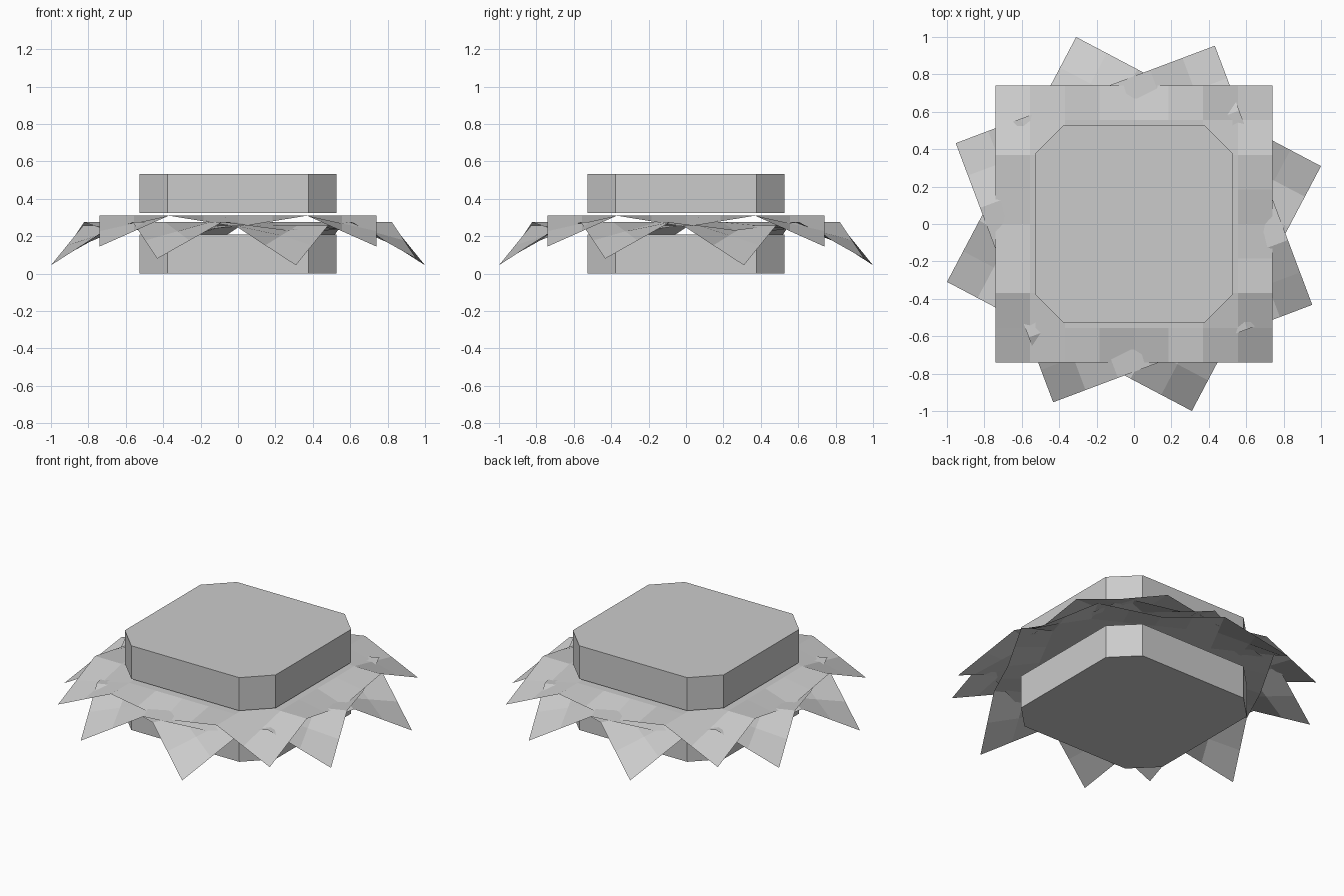
import bpy, bmesh, math

if "Cube" in bpy.data.objects:
    bpy.data.objects.remove(bpy.data.objects["Cube"])

BUN, CUT = 0.527, 0.377      # half width and start of the corner chamfer
HALF, N = 0.74, 8            # leaf half width and grid cells per side


def finish(bm, name):
    me = bpy.data.meshes.new(name)
    bm.to_mesh(me)
    bm.free()
    ob = bpy.data.objects.new(name, me)
    bpy.context.collection.objects.link(ob)
    return ob


# Square slab with chamfered corners
def slab(name, z0, z1):
    bm = bmesh.new()
    pts = []
    for k in range(4):
        c, s = round(math.cos(k * math.pi / 2)), round(math.sin(k * math.pi / 2))
        for x, y in ((BUN, -CUT), (BUN, CUT)):
            pts.append((x * c - y * s, x * s + y * c))
    face = bm.faces.new([bm.verts.new((x, y, z0)) for x, y in pts])
    ext = bmesh.ops.extrude_face_region(bm, geom=[face])
    for v in ext["geom"]:
        if isinstance(v, bmesh.types.BMVert):
            v.co.z = z1
    bmesh.ops.recalc_face_normals(bm, faces=bm.faces)
    return finish(bm, name)


# Thin square sheet: flat inside, drooping corners and edge middles
def sheet(name, z, corner_drop, mid_drop, angle):
    bm = bmesh.new()
    bmesh.ops.create_grid(bm, x_segments=N, y_segments=N, size=HALF)
    for v in bm.verts:
        a, b = abs(v.co.x) / HALF, abs(v.co.y) / HALF
        hi, lo = max(a, b), min(a, b)
        drop = 0
        if lo > 0.5:
            drop = corner_drop * (2 * hi - 1) * (2 * lo - 1)
        elif hi > 0.99:
            drop = mid_drop * (1 - 2 * lo)
        v.co.z -= drop
    ob = finish(bm, name)
    ob.location.z = z
    ob.rotation_euler.z = math.radians(angle)
    return ob


# Buns
slab("bottom_bun", 0, 0.21)
slab("top_bun", 0.323, 0.532)

# Stacked leaves
sheet("lower_leaf", 0.258, 0.213, 0.045, -27.8)
sheet("middle_leaf", 0.275, 0.195, 0.045, 20.6)
sheet("upper_leaf", 0.31, 0.165, 0.06, 0)
